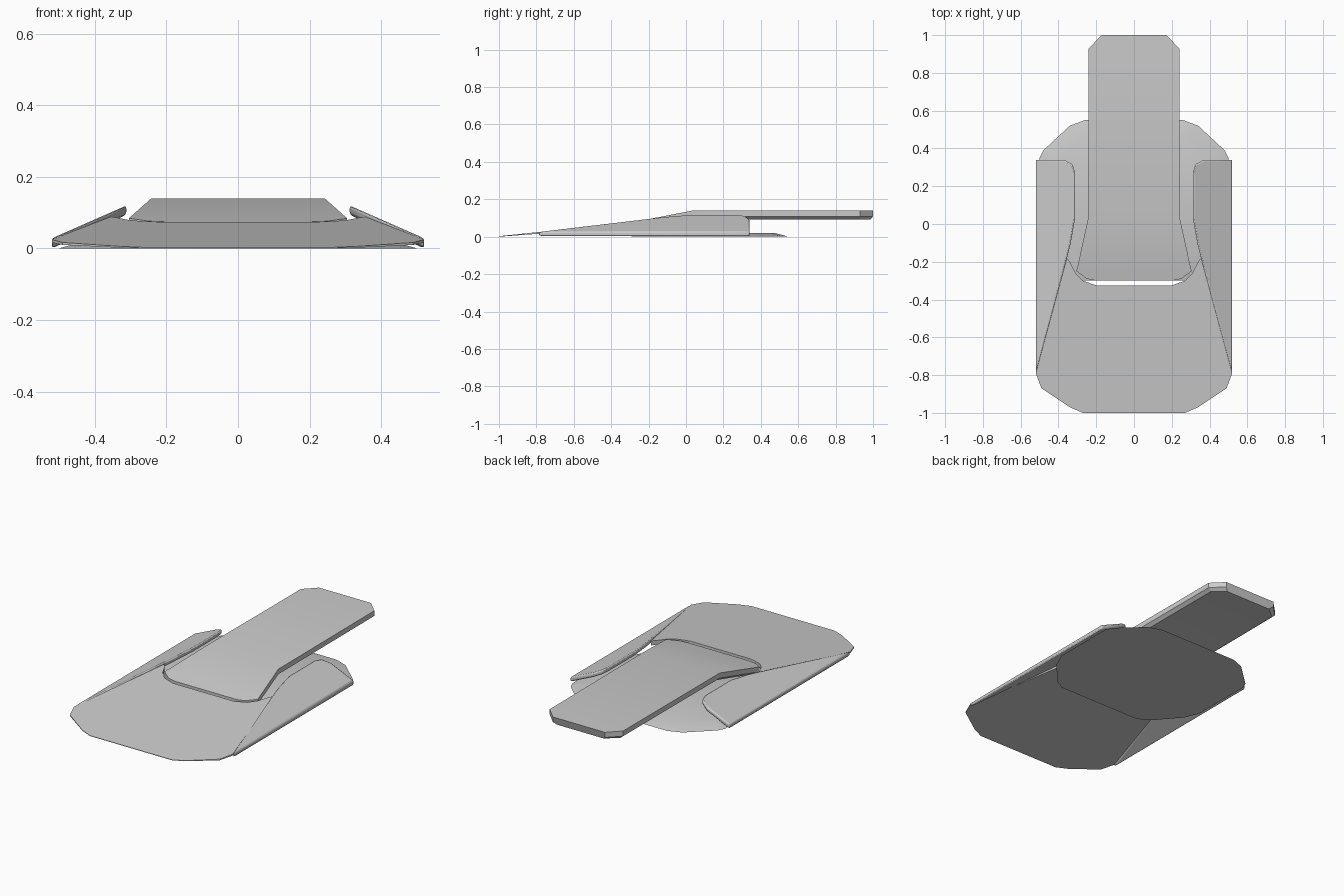
import bpy, bmesh, math

if "Cube" in bpy.data.objects:
    bpy.data.objects.remove(bpy.data.objects["Cube"])


def finish(name, bm, bevel=0.0):
    bmesh.ops.recalc_face_normals(bm, faces=bm.faces)
    me = bpy.data.meshes.new(name)
    bm.to_mesh(me)
    bm.free()
    ob = bpy.data.objects.new(name, me)
    bpy.context.collection.objects.link(ob)
    bpy.ops.object.select_all(action='DESELECT')
    ob.select_set(True)
    bpy.context.view_layer.objects.active = ob
    bpy.ops.object.shade_smooth_by_angle(angle=math.radians(30))
    if bevel:
        m = ob.modifiers.new("bevel", 'BEVEL')
        m.width, m.segments = bevel, 2
        m.limit_method, m.angle_limit = 'ANGLE', math.radians(40)
    return ob


def slab(name, bottom, top, zb, zt, bevel=0.0):
    """Closed slab between two outlines; zb and zt give heights at x, y."""
    bm = bmesh.new()
    lo = [bm.verts.new((x, y, zb(x, y))) for x, y in bottom]
    hi = [bm.verts.new((x, y, zt(x, y))) for x, y in top]
    bm.faces.new(lo[::-1])
    bm.faces.new(hi)
    n = len(lo)
    for i in range(n):
        j = (i + 1) % n
        bm.faces.new((lo[i], lo[j], hi[j], hi[i]))
    return finish(name, bm, bevel)


def mirrored(half):
    return half + [(-x, y) for x, y in reversed(half)]


# sloping front ramp, a thin sheet with a rounded rear cutout
ramp = mirrored([(0.27, -1), (0.34, -0.97), (0.49, -0.87), (0.52, -0.79),
                 (0.355, -0.18), (0.34, -0.2), (0.31, -0.26),
                 (0.27, -0.3), (0.2, -0.325)])
slab("front_ramp", ramp, ramp,
     lambda x, y: 0.075 * (y + 1), lambda x, y: 0.003 + 0.104 * (y + 1))

# folded side wings leaning inward
wing = [(0.52, -0.79), (0.355, -0.18), (0.335, -0.1), (0.312, 0.03),
        (0.312, 0.27), (0.325, 0.315), (0.37, 0.34), (0.52, 0.34)]
for side, s in (("left", -1), ("right", 1)):
    o = [(s * x, y) for x, y in wing]
    slab(side + "_wing", o, o,
         lambda x, y: (0.52 - abs(x)) * 0.45,
         lambda x, y: 0.028 + (0.52 - abs(x)) * 0.44, 0.008)

# flat base plate with a sloping rim
base = mirrored([(0.27, -0.3), (0.34, -0.26), (0.46, -0.12), (0.5, -0.03),
                 (0.5, 0.35), (0.48, 0.39), (0.34, 0.52), (0.26, 0.55)])
rim = [(x * 0.86, 0.125 + (y - 0.125) * 0.82) for x, y in base]
slab("base_plate", base, rim, lambda x, y: 0, lambda x, y: 0.02)

# tongue: rises from the cutout, then runs flat to the back
sections = [(-0.30, 0.20, 0.074, 0.012), (-0.29, 0.25, 0.076, 0.012),
            (-0.25, 0.305, 0.084, 0.015), (-0.22, 0.298, 0.090, 0.045),
            (0.03, 0.243, 0.139, 0.092), (0.93, 0.24, 0.139, 0.092),
            (1.00, 0.17, 0.139, 0.092)]
bm = bmesh.new()
rings = []
for y, w, t, b in sections:
    m = b + (t - b) * 0.35
    yb = min(y, 0.985)
    pts = [(-w, y, t), (w, y, t), (w, y, m), (w - 0.02, yb, b),
           (-w + 0.02, yb, b), (-w, y, m)]
    rings.append([bm.verts.new(p) for p in pts])
for a, c in zip(rings, rings[1:]):
    for i in range(6):
        j = (i + 1) % 6
        bm.faces.new((a[i], a[j], c[j], c[i]))
bm.faces.new(rings[0])
bm.faces.new(rings[-1][::-1])
finish("tongue", bm)
